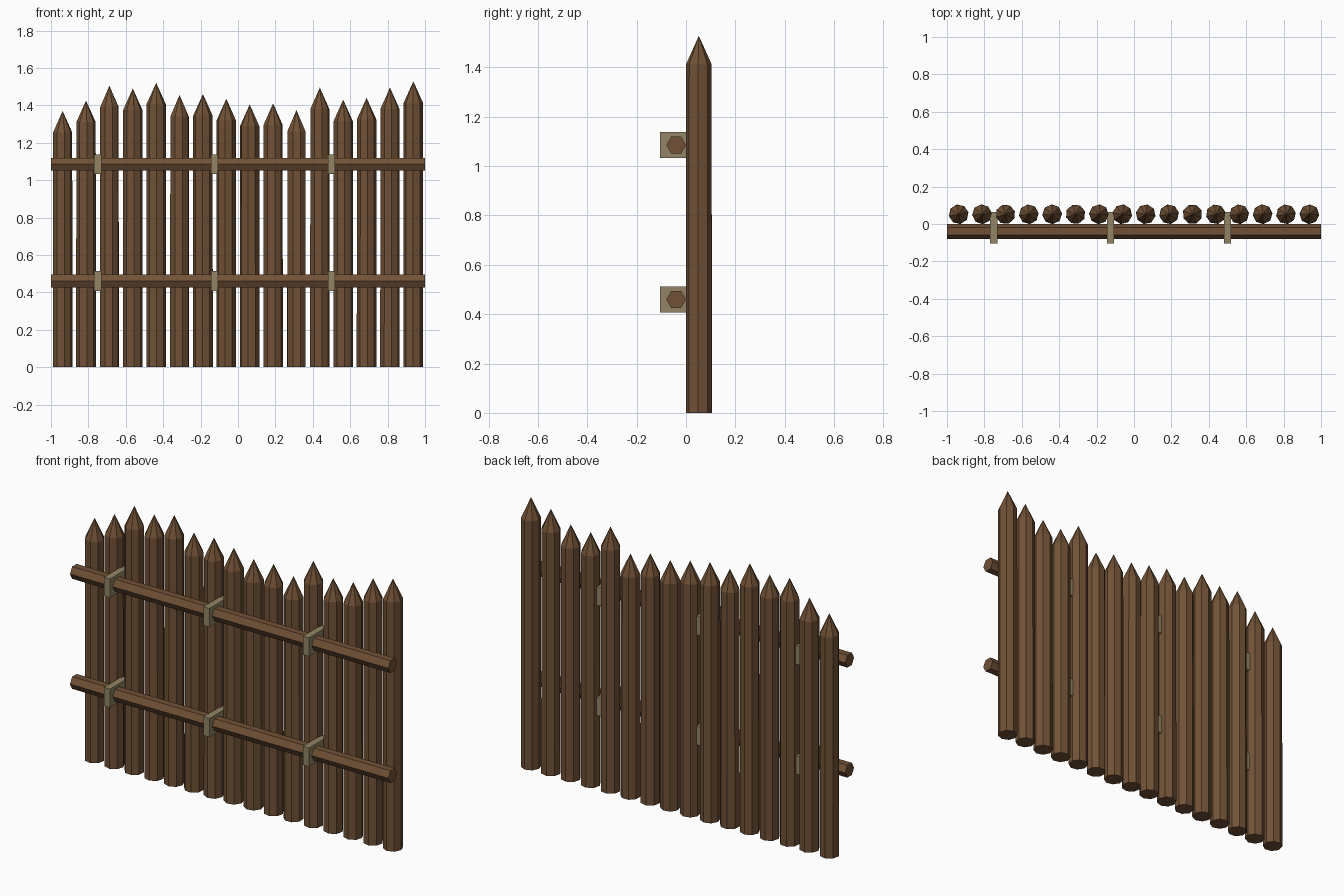
import bpy, math, random
from mathutils import Matrix

cube = bpy.data.objects.get("Cube")
if cube:
    bpy.data.objects.remove(cube, do_unlink=True)
random.seed(4)


def make_material(name, rgb):
    mat = bpy.data.materials.new(name)
    mat.use_nodes = True
    mat.diffuse_color = (*rgb, 1)
    mat.node_tree.nodes["Principled BSDF"].inputs["Base Color"].default_value = (*rgb, 1)
    return mat


wood = make_material("brown wood", (0.165, 0.083, 0.037))
rope = make_material("tan rope", (0.29, 0.235, 0.13))


def ring_solid(name, rings, sides, turn, mat, tip=None):
    """Flat-sided solid through (radius, z) rings, with an optional point on top."""
    verts = [(r * math.cos(turn + math.tau * i / sides),
              r * math.sin(turn + math.tau * i / sides), z)
             for r, z in rings for i in range(sides)]
    faces = [list(range(sides))[::-1]]
    for k in range(len(rings) - 1):
        for i in range(sides):
            a, b = k * sides + i, k * sides + (i + 1) % sides
            faces.append([a, b, b + sides, a + sides])
    last = (len(rings) - 1) * sides
    if tip is None:
        faces.append([last + i for i in range(sides)])
    else:
        verts.append((0, 0, tip))
        faces += [[last + i, last + (i + 1) % sides, len(verts) - 1] for i in range(sides)]
    mesh = bpy.data.meshes.new(name)
    mesh.from_pydata(verts, [], faces)
    mesh.materials.append(mat)
    obj = bpy.data.objects.new(name, mesh)
    bpy.context.collection.objects.link(obj)
    return obj


# Sharpened upright stakes
SPACING = 0.125
tops = [1.37, 1.425, 1.505, 1.49, 1.52, 1.455, 1.46, 1.435,
        1.405, 1.41, 1.375, 1.495, 1.43, 1.44, 1.495, 1.528]
for i, top in enumerate(tops):
    stake = ring_solid(f"stake_{i + 1}", [(0.053, 0), (0.052, top - 0.115)], 8,
                       random.uniform(0, math.tau / 8), wood, tip=top)
    stake.location = ((i - 7.5) * SPACING, 0.052, 0)

# Hexagonal cross rails with rope lashings
for label, z in (("lower", 0.46), ("upper", 1.085)):
    rail = ring_solid(f"{label}_rail", [(0.04, -1), (0.04, 1)], 6, math.pi / 2, wood)
    rail.data.transform(Matrix.Rotation(math.pi / 2, 4, "Y"))
    rail.location = (0, -0.04, z)
    for n, x in enumerate((-0.75, -0.125, 0.5)):
        bpy.ops.mesh.primitive_cube_add(size=1, location=(x, -0.02, z))
        lashing = bpy.context.object
        lashing.name = f"{label}_lashing_{n + 1}"
        lashing.scale = (0.038, 0.17, 0.106)
        lashing.data.materials.append(rope)
